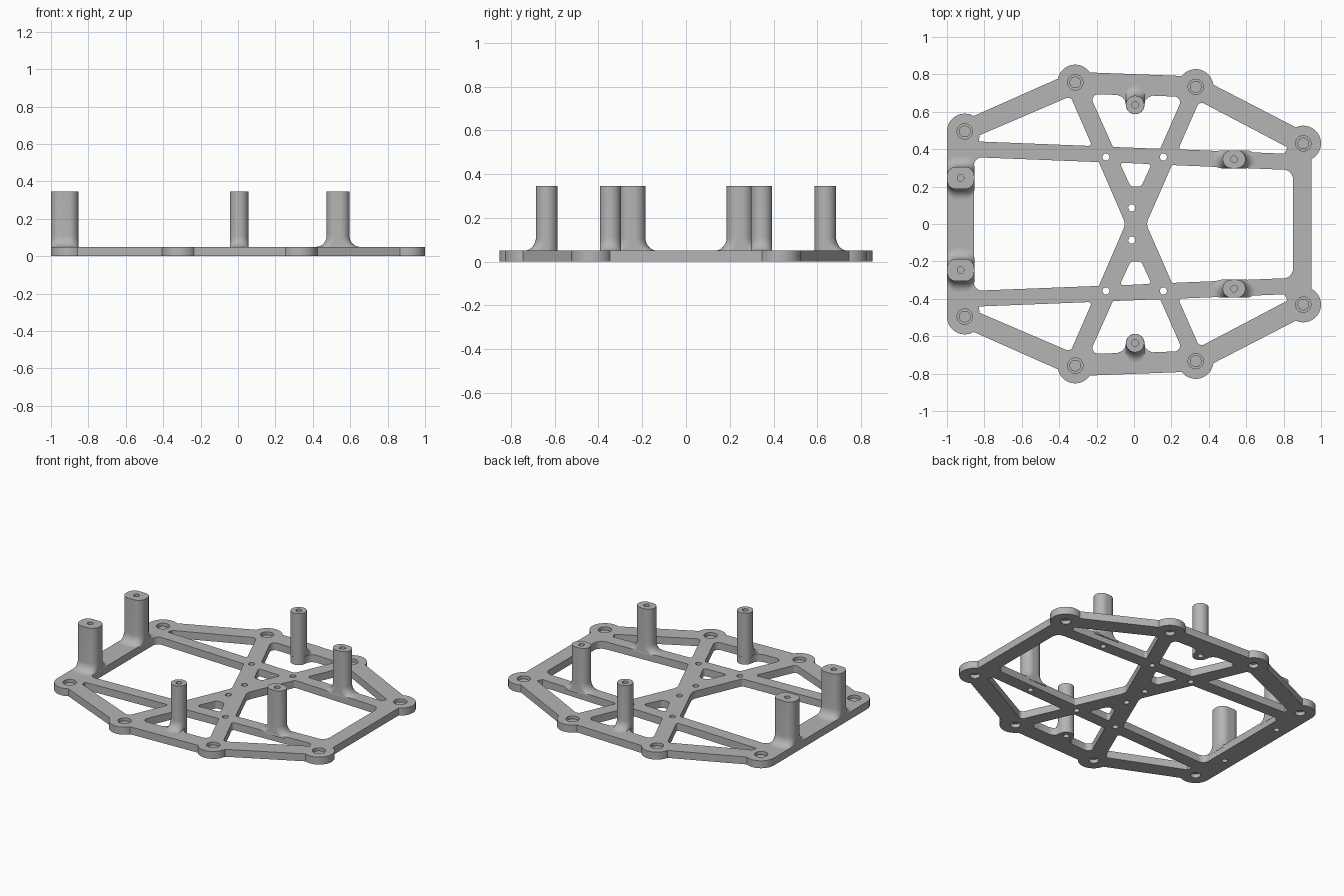
import bpy
import bmesh
from math import cos, sin, pi, radians
from mathutils import Vector

cube = bpy.data.objects.get("Cube")
if cube:
    bpy.data.objects.remove(cube)

THICK = 0.05
TOP = 0.345

grey = bpy.data.materials.new("light grey plastic")
grey.use_nodes = True
colour = (0.46, 0.46, 0.46, 1)
grey.diffuse_color = colour
grey.node_tree.nodes["Principled BSDF"].inputs["Base Color"].default_value = colour


def arc(x, y, r, start, end, n=16):
    """Points on a circle between two angles in degrees."""
    angles = [radians(start + (end - start) * i / n) for i in range(n + 1)]
    return [(x + r * cos(a), y + r * sin(a)) for a in angles]


def circle(x, y, r, n=32):
    return arc(x, y, r, 0, 360, n)[:-1]


def flip(points):
    """Mirror front to back, keeping the travel direction."""
    return [(x, -y) for x, y in reversed(points)]


def rounded(corners, steps=5):
    """Closed polygon from (x, y, radius) corners, rounded where radius > 0."""
    out = []
    for i, (x, y, r) in enumerate(corners):
        p = Vector((x, y))
        if r == 0:
            out.append((x, y))
            continue
        a = Vector(corners[i - 1][:2]) - p
        b = Vector(corners[(i + 1) % len(corners)][:2]) - p
        half = a.angle(b) / 2
        centre = p + (a.normalized() + b.normalized()).normalized() * (r / sin(half))
        start = p + a.normalized() * (r * cos(half) / sin(half)) - centre
        end = p + b.normalized() * (r * cos(half) / sin(half)) - centre
        for k in range(steps + 1):
            d = start.lerp(end, k / steps).normalized() * r
            out.append(tuple(centre + d))
    return out


def finish(obj):
    obj.data.materials.clear()
    obj.data.materials.append(grey)
    bpy.ops.object.select_all(action="DESELECT")
    obj.select_set(True)
    bpy.context.view_layer.objects.active = obj
    bpy.ops.object.shade_smooth_by_angle(angle=radians(35))


def mesh_object(name, bm):
    bmesh.ops.recalc_face_normals(bm, faces=bm.faces)
    mesh = bpy.data.meshes.new(name)
    bm.to_mesh(mesh)
    bm.free()
    obj = bpy.data.objects.new(name, mesh)
    bpy.context.collection.objects.link(obj)
    return obj


def drill(obj, holes):
    """Cut vertical round holes given as (x, y, radius, bottom, top)."""
    bm = bmesh.new()
    for x, y, r, z0, z1 in holes:
        made = bmesh.ops.create_cone(bm, cap_ends=True, segments=32, radius1=r,
                                     radius2=r, depth=z1 - z0)
        bmesh.ops.translate(bm, verts=made["verts"], vec=(x, y, (z0 + z1) / 2))
    cutter = mesh_object("hole_cutter", bm)
    cutter.hide_render = True
    mod = obj.modifiers.new("holes", "BOOLEAN")
    mod.operation = "DIFFERENCE"
    mod.solver = "EXACT"
    mod.object = cutter
    bpy.context.view_layer.objects.active = obj
    bpy.ops.object.modifier_apply(modifier=mod.name)
    bpy.data.objects.remove(cutter)


# Corner bosses of the back half: centre, then the exposed arc of the rim
bosses = [(0.905, 0.431, -62, 115), (0.33, 0.733, 7, 142),
          (-0.314, 0.757, 34, 168), (-0.905, 0.495, 60, 180)]
rim = [p for x, y, a, b in bosses for p in arc(x, y, 0.095, a, b)]
loops = [rim + flip(rim)]

# Openings repeated front and back
left_gap = rounded([(-0.825, 0.475, 0), (-0.83, 0.441, 0), (-0.224, 0.417, 0.012),
                    (-0.34, 0.683, 0.025)])
right_gap = rounded([(0.82, 0.41, 0), (0.805, 0.376, 0), (0.236, 0.399, 0.012),
                     (0.35, 0.657, 0.025)])
centre_gap = rounded([(-0.077, 0.328, 0.012), (-0.012, 0.19, 0.04),
                      (0.032, 0.19, 0.04), (0.094, 0.32, 0.012)][:1]
                     + [(-0.018, 0.2, 0.025), (0.038, 0.2, 0.025), (0.094, 0.32, 0.012)])
tab = arc(0.006, 0.637, 0.05, 0, -180)
outer_gap = (rounded([(-0.239, 0.695, 0.03), (-0.113, 0.412, 0.012),
                      (0.14, 0.402, 0.012), (0.262, 0.68, 0.03)])
             + [(0.1, 0.686), (0.075, 0.677), (0.06, 0.66)] + tab
             + [(-0.048, 0.66), (-0.063, 0.679), (-0.09, 0.69)])
for gap in (left_gap, right_gap, centre_gap, outer_gap):
    loops += [gap, flip(gap)]

# Large side openings
loops.append(rounded([(-0.855, 0.357, 0.04), (-0.188, 0.331, 0.012), (-0.045, 0, 0.06),
                      (-0.188, -0.331, 0.012), (-0.855, -0.357, 0.04)]))
loops.append(rounded([(0.85, 0.288, 0.05), (0.203, 0.315, 0.012), (0.065, 0, 0.06),
                      (0.203, -0.315, 0.012), (0.85, -0.288, 0.05)]))

# Small pin holes along the crossing arms
for x, y in ((-0.15, 0.358), (0.157, 0.358), (-0.012, 0.086)):
    loops += [circle(x, y, 0.019, 20), circle(x, -y, 0.019, 20)]

# Frame plate
curve = bpy.data.curves.new("frame_plate", "CURVE")
curve.dimensions = "2D"
curve.fill_mode = "BOTH"
curve.extrude = THICK / 2
for points in loops:
    spline = curve.splines.new("POLY")
    spline.points.add(len(points) - 1)
    for target, (x, y) in zip(spline.points, points):
        target.co = (x, y, 0, 1)
    spline.use_cyclic_u = True
temp = bpy.data.objects.new("plate_outline", curve)
bpy.context.collection.objects.link(temp)
bpy.context.view_layer.update()
evaluated = temp.evaluated_get(bpy.context.evaluated_depsgraph_get())
bm = bmesh.new()
bm.from_mesh(evaluated.to_mesh())
bpy.data.objects.remove(temp)
bmesh.ops.remove_doubles(bm, verts=bm.verts, dist=0.0001)
bmesh.ops.translate(bm, verts=bm.verts, vec=(0, 0, THICK / 2))
plate = mesh_object("frame_plate", bm)

# Stepped screw holes and blind holes beneath the standoffs
mounts = [("left_standoff", 0.535, 0.346), ("right_standoff", -0.927, 0.246),
          ("end_standoff", 0.006, 0.637)]
holes = []
for side in (1, -1):
    for x, y, _, _ in bosses:
        holes += [(x, y * side, 0.031, -0.05, 0.035), (x, y * side, 0.041, 0.025, 0.1)]
    holes += [(x, y * side, 0.018, -0.05, 0.03) for _, x, y in mounts]
drill(plate, holes)
finish(plate)


def standoff(name, x, y, hx, hy, r, axis, low, high):
    """Rounded post whose foot flares along one axis by low and high amounts."""
    base = rounded([(hx, hy, r), (-hx, hy, r), (-hx, -hy, r), (hx, -hy, r)], 9)
    levels = [(THICK - 0.012, 1)]
    levels += [(THICK + 0.06 * (1 - cos(t)), 1 - sin(t))
               for t in (i * pi / 16 for i in range(9))]
    levels.append((TOP, 0))
    bm = bmesh.new()
    rings = []
    for z, f in levels:
        ring = []
        for p in base:
            q = [x + p[0], y + p[1], z]
            q[axis] += high * f if p[axis] > 0 else -low * f
            ring.append(bm.verts.new(q))
        rings.append(ring)
    n = len(base)
    for a, b in zip(rings, rings[1:]):
        for i in range(n):
            j = (i + 1) % n
            bm.faces.new((a[i], a[j], b[j], b[i]))
    bm.faces.new(rings[0])
    bm.faces.new(rings[-1])
    post = mesh_object(name, bm)
    drill(post, [(x, y, 0.018, TOP - 0.15, TOP + 0.05)])
    finish(post)


# Standoffs, one of each kind at the back and front
for side, place in ((1, "back"), (-1, "front")):
    (n1, x1, y1), (n2, x2, y2), (n3, x3, y3) = mounts
    standoff(f"{place}_{n1}", x1, y1 * side, 0.061, 0.048, 0.0475, 0, 0.055, 0.055)
    standoff(f"{place}_{n2}", x2, y2 * side, 0.073, 0.06, 0.05, 1, 0.055, 0.055)
    low, high = (0, 0.055) if side > 0 else (0.055, 0)
    standoff(f"{place}_{n3}", x3, y3 * side, 0.049, 0.049, 0.0485, 1, low, high)
